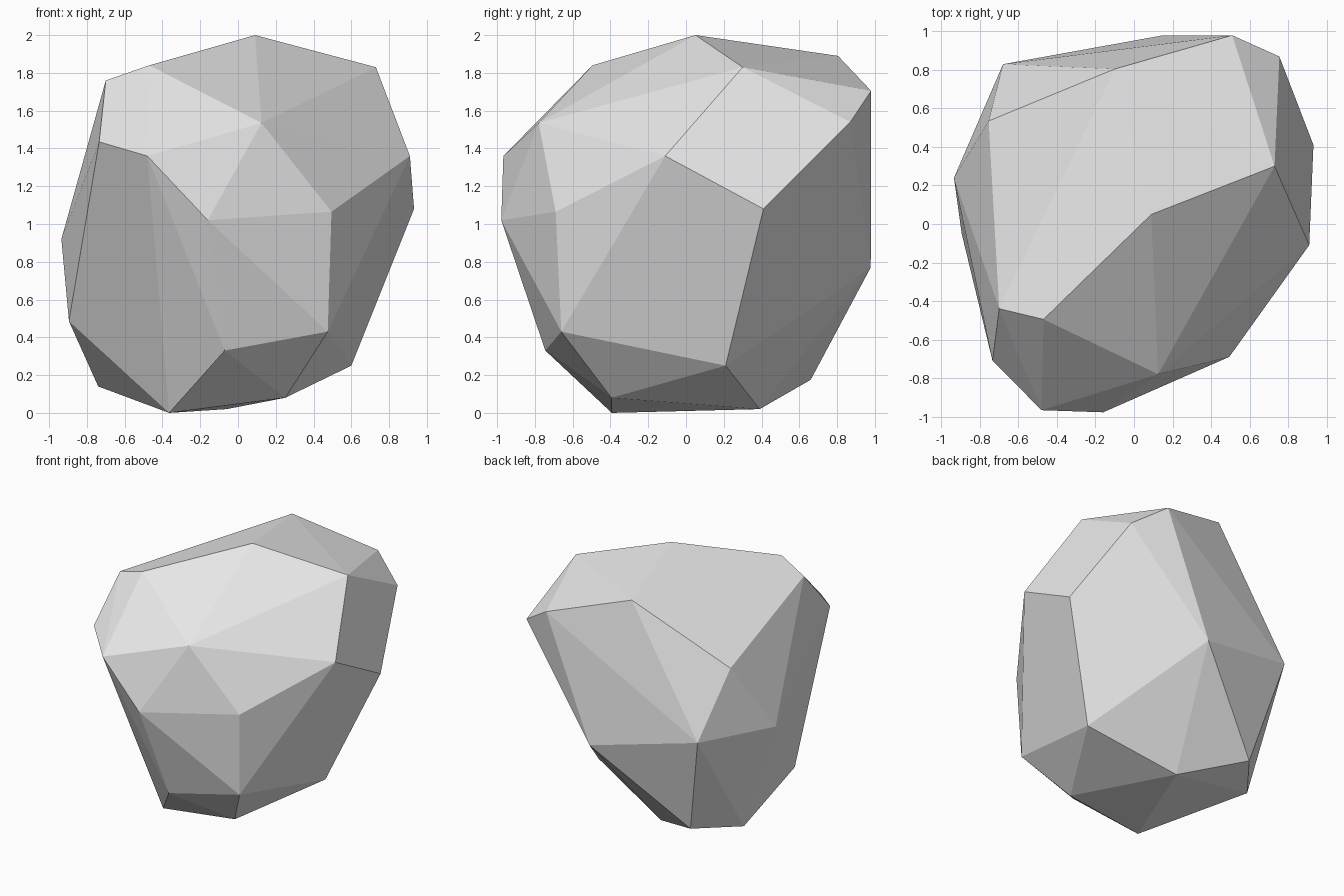
import bpy
import bmesh
import math

# Remove the default cube only
default_cube = bpy.data.objects.get("Cube")
if default_cube:
    bpy.data.objects.remove(default_cube, do_unlink=True)


def make_material(name, colour):
    material = bpy.data.materials.new(name)
    material.use_nodes = True
    material.diffuse_color = colour
    shader = next(n for n in material.node_tree.nodes if n.type == "BSDF_PRINCIPLED")
    shader.inputs["Base Color"].default_value = colour
    shader.inputs["Roughness"].default_value = 0.9
    return material


def make_hull(name, corners, material):
    """Wrap the corners in a convex shell and merge its nearly flat facets."""
    bm = bmesh.new()
    for corner in corners:
        bm.verts.new(corner)
    bmesh.ops.convex_hull(bm, input=bm.verts[:])
    bmesh.ops.dissolve_limit(bm, angle_limit=math.radians(2.5),
                             verts=bm.verts[:], edges=bm.edges[:])
    bmesh.ops.recalc_face_normals(bm, faces=bm.faces[:])
    for face in bm.faces:
        face.smooth = False
    mesh = bpy.data.meshes.new(name)
    bm.to_mesh(mesh)
    bm.free()
    mesh.materials.append(material)
    rock = bpy.data.objects.new(name, mesh)
    bpy.context.collection.objects.link(rock)
    return rock


# Corners of the sloping top
crown = [(.09, .05, 2), (.73, .3, 1.83), (-.47, -.495, 1.84), (-.7, -.44, 1.76),
         (-.1, .805, 1.89), (.51, .98, 1.705), (.755, .87, 1.54)]

# Corners around the front of the widest part
front_belly = [(.125, -.78, 1.535), (-.48, -.967, 1.36), (-.735, -.71, 1.435),
               (-.16, -.978, 1.02), (.495, -.69, 1.065), (.91, -.11, 1.36)]

# Corners around the back of the widest part
back_belly = [(.932, .41, 1.08), (.14, .978, .77), (-.68, .83, .95),
              (-.755, .535, 1.435), (-.935, .24, .92)]

# Corners tapering to the small underside
base = [(.475, -.66, .43), (-.07, -.745, .33), (-.895, -.05, .485), (.6, .21, .25),
        (-.5, .66, .175), (-.74, .35, .14), (.25, -.395, .08), (-.06, .39, .02),
        (-.365, -.393, 0)]

stone_grey = make_material("stone_grey", (.8, .8, .8, 1))
make_hull("rock", crown + front_belly + back_belly + base, stone_grey)
